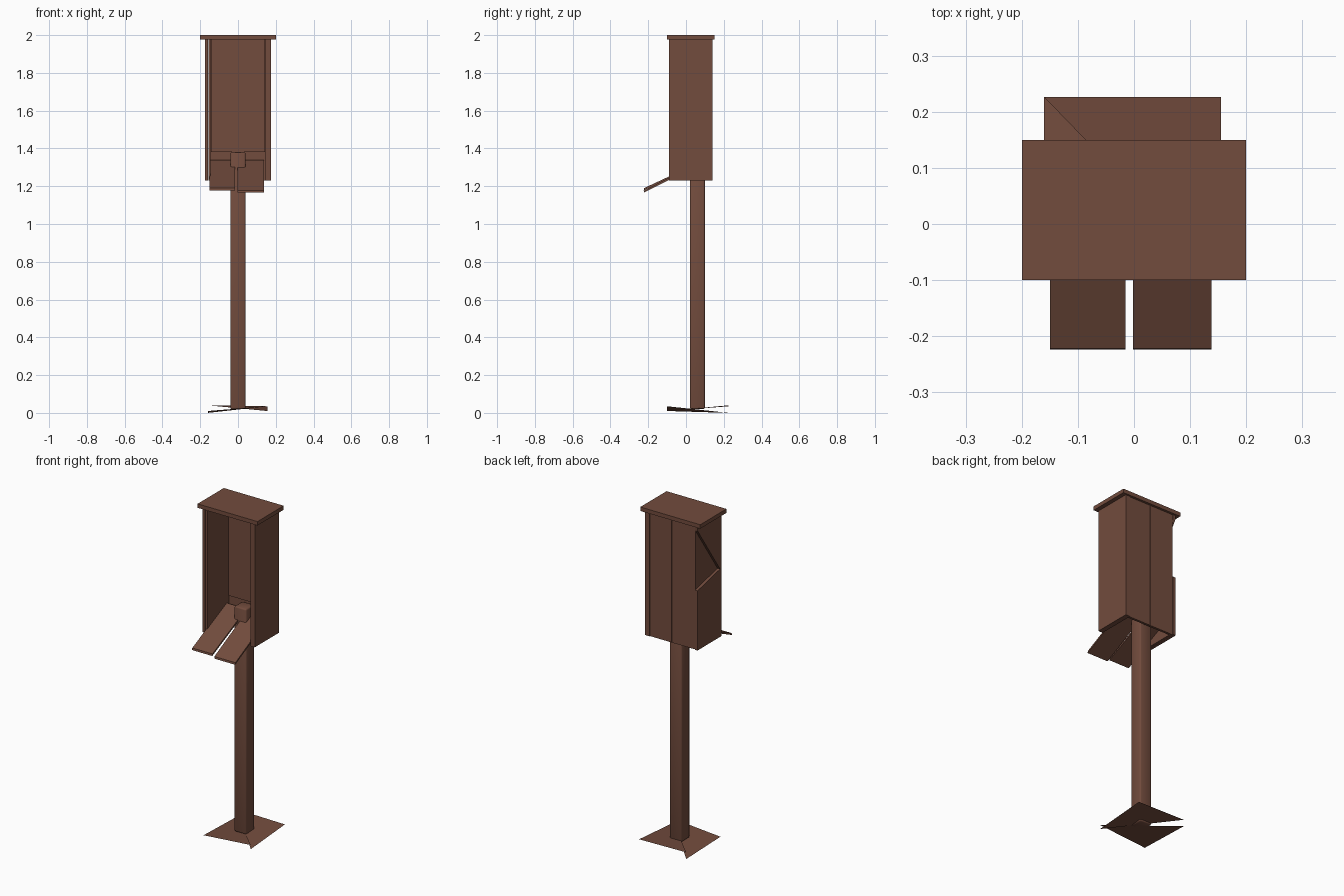
import bpy
import bmesh
from mathutils import Vector

old = bpy.data.objects.get("Cube")
if old:
    bpy.data.objects.remove(old, do_unlink=True)

brown = bpy.data.materials.new("rusty brown")
brown.use_nodes = True
colour = (0.17, 0.072, 0.047, 1)
brown.diffuse_color = colour
brown.node_tree.nodes["Principled BSDF"].inputs["Base Color"].default_value = colour


def finish(name, bm):
    bmesh.ops.recalc_face_normals(bm, faces=bm.faces)
    mesh = bpy.data.meshes.new(name)
    bm.to_mesh(mesh)
    bm.free()
    mesh.materials.append(brown)
    obj = bpy.data.objects.new(name, mesh)
    bpy.context.collection.objects.link(obj)
    return obj


def prism(name, outline, x0, x1):
    """Extrude a (y, z) outline from x0 to x1."""
    bm = bmesh.new()
    face = bm.faces.new([bm.verts.new((x0, y, z)) for y, z in outline])
    new = bmesh.ops.extrude_face_region(bm, geom=[face])["geom"]
    verts = [v for v in new if isinstance(v, bmesh.types.BMVert)]
    bmesh.ops.translate(bm, verts=verts, vec=Vector((x1 - x0, 0, 0)))
    return finish(name, bm)


def box(name, x, y, z):
    return prism(name, [(y[0], z[0]), (y[1], z[0]), (y[1], z[1]), (y[0], z[1])], *x)


def triangle(name, corners):
    bm = bmesh.new()
    bm.faces.new([bm.verts.new(c) for c in corners])
    obj = finish(name, bm)
    if obj.data.polygons[0].normal.z < 0:
        obj.data.flip_normals()
    return obj


# Ground plate, torn along its diagonal into two warped sheets
LEFT, RIGHT, FRONT, BACK = 0.155, -0.16, -0.1, 0.226
triangle("base_sheet_back", [(LEFT, FRONT, 0.01), (LEFT, BACK, 0.035), (RIGHT, BACK, 0.04)])
triangle("base_sheet_front", [(RIGHT, FRONT, 0.01), (LEFT, FRONT, 0.035), (RIGHT, BACK, 0)])

# Square post with softened corners
post = box("post", (-0.04, 0.04), (0.02, 0.1), (0.02, 1.38))
bevel = post.modifiers.new("soft corners", "BEVEL")
bevel.width = 0.008
bevel.segments = 2
for poly in post.data.polygons:
    poly.use_smooth = True

# Cabinet roof
box("roof", (-0.2, 0.2), (-0.1, 0.15), (1.976, 2.0))

# Left wall is whole; right wall has a torn opening over an inner liner
box("left_wall", (0.145, 0.175), (-0.09, 0.14), (1.23, 1.98))
torn = [(-0.09, 1.23), (0.14, 1.23), (0.14, 1.59), (-0.075, 1.64),
        (0.138, 1.95), (0.14, 1.98), (-0.09, 1.98)]
prism("right_wall", torn, -0.175, -0.158)
box("right_wall_liner", (-0.157, -0.145), (-0.085, 0.135), (1.23, 1.98))

# Back wall in two panels, with an inner lining above the post top
for side, x in (("left", (0.001, 0.145)), ("right", (-0.145, -0.001))):
    box("back_panel_" + side, x, (0.122, 0.136), (1.23, 1.98))
box("back_lining", (-0.144, 0.144), (0.114, 0.122), (1.38, 1.976))

# Sloping flaps that run out of the open front
for side, x, drop in (("left", (-0.002, 0.138), 0.0), ("right", (-0.15, -0.015), 0.012)):
    top, low = 1.34, 1.178 + drop
    prism("flap_" + side,
          [(0.1, top), (-0.222, low), (-0.224, low - 0.012), (0.1, top - 0.012)], *x)
